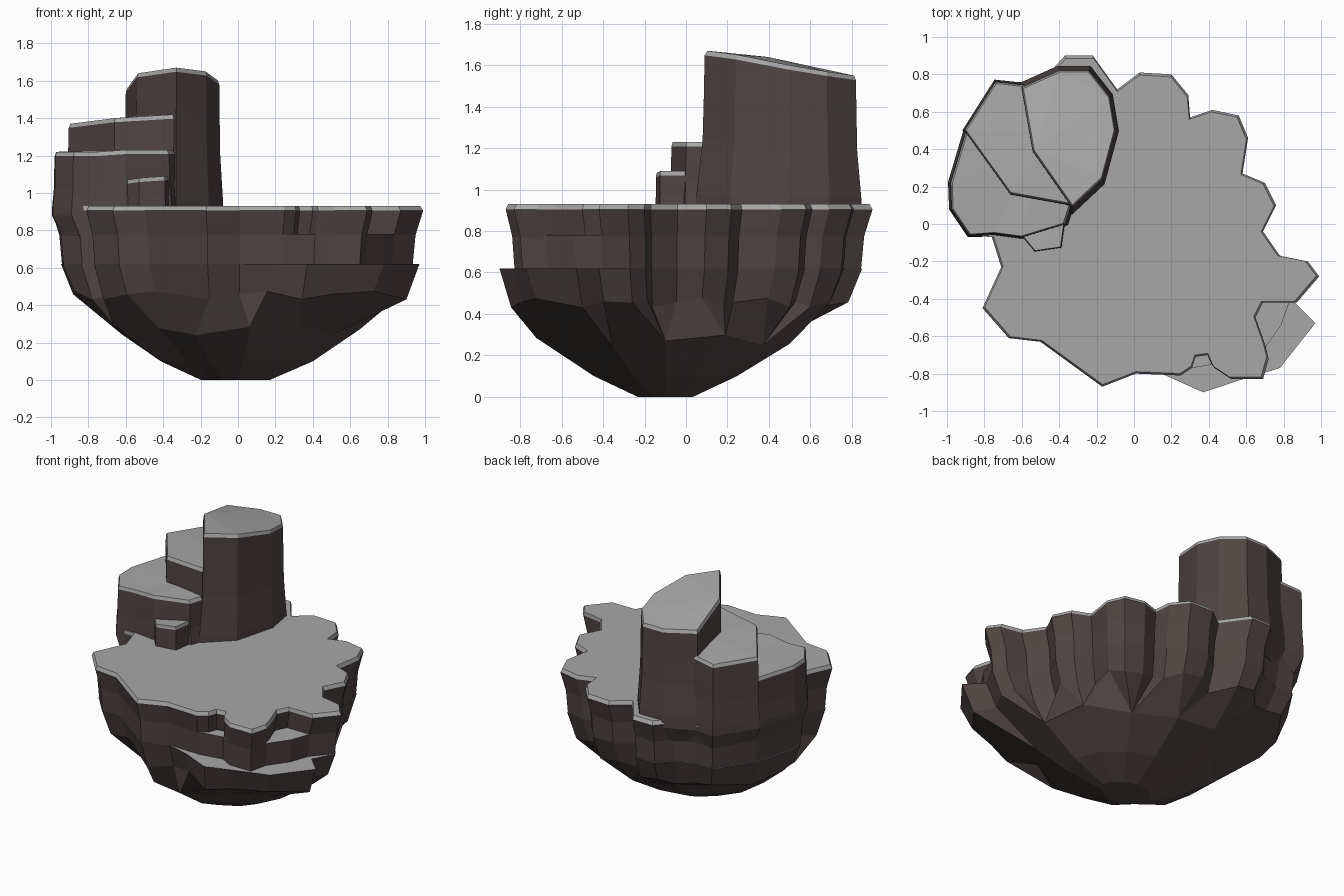
import bpy, bmesh, math
from mathutils import Vector

cube = bpy.data.objects.get("Cube")
if cube:
    bpy.data.objects.remove(cube, do_unlink=True)


def material(name, rgb):
    mat = bpy.data.materials.new(name)
    mat.use_nodes = True
    mat.diffuse_color = (*rgb, 1)
    node = next(n for n in mat.node_tree.nodes if n.type == 'BSDF_PRINCIPLED')
    node.inputs["Base Color"].default_value = (*rgb, 1)
    return mat


ROCK = material("dark brown rock", (0.079, 0.060, 0.057))
STONE = material("grey stone top", (0.39, 0.39, 0.39))
CENTRE = Vector((-0.02, -0.1))


def loft(name, rings, grey_bands):
    """Skin a stack of closed rings; the top cap and last bands are grey."""
    bm = bmesh.new()
    rows = [[bm.verts.new(co) for co in ring] for ring in rings]
    count = len(rows[0])
    for level, (low, high) in enumerate(zip(rows, rows[1:])):
        for i in range(count):
            j = (i + 1) % count
            face = bm.faces.new((low[i], low[j], high[j], high[i]))
            face.material_index = int(level >= len(rows) - 1 - grey_bands)
    bm.faces.new(rows[0][::-1])
    bm.faces.new(rows[-1]).material_index = 1
    bmesh.ops.remove_doubles(bm, verts=bm.verts, dist=0.002)
    bmesh.ops.triangulate(bm, faces=[f for f in bm.faces if len(f.verts) > 4])
    bmesh.ops.recalc_face_normals(bm, faces=bm.faces)
    mesh = bpy.data.meshes.new(name)
    bm.to_mesh(mesh)
    bm.free()
    mesh.materials.append(ROCK)
    mesh.materials.append(STONE)
    obj = bpy.data.objects.new(name, mesh)
    bpy.context.collection.objects.link(obj)


def scaled(points, factor, centre=CENTRE):
    return [centre + (Vector(p[:2]) - centre) * factor for p in points]


def at_height(points, z):
    return [(p[0], p[1], z) for p in points]


# Scalloped shore, counter-clockwise from the right side to the front middle
shore = [(.99, -.28), (.93, -.2), (.78, -.17), (.69, -.04), (.76, .1), (.7, .22),
         (.58, .27), (.61, .46), (.56, .58), (.42, .61), (.3, .57), (.29, .69),
         (.2, .8), (.03, .81), (-.09, .72), (-.22, .9), (-.37, .9), (-.46, .8),
         (-.6, .76), (-.74, .76), (-.91, .5), (-.995, .22), (-.985, .08),
         (-.88, -.06), (-.76, -.07), (-.71, -.23), (-.81, -.45), (-.67, -.61),
         (-.5, -.63), (-.17, -.87), (.01, -.8)]
front = [(.25, -.81), (.43, -.78), (.52, -.83), (.69, -.83), (.72, -.7),
         (.82, -.56), (.87, -.42)]
notched_front = [(.25, -.81), (.31, -.77), (.33, -.71), (.4, -.7), (.43, -.77),
                 (.52, -.83), (.69, -.83), (.72, -.72), (.7, -.64), (.65, -.5),
                 (.69, -.42), (.87, -.42)]
ledge = [(.17, -.81), (.37, -.9), (.55, -.84), (.78, -.77), (.97, -.53), (.86, -.42)]

# Upper slab with two notches in its front right edge
upper = shore + notched_front
loft("upper_slab", [at_height(scaled(upper, s), z) for z, s in
                    ((.76, .955), (.905, 1), (.93, .985))], 1)

# Middle slab, whose grey top shows inside the notches
middle = shore + front
loft("middle_slab", [at_height(scaled(middle, s), z) for z, s in
                     ((.58, .93), (.62, .945), (.78, .96))], 0)

# Bowl-shaped underside: scallops fade into broad facets towards the foot
bowl = scaled(shore, .95) + [Vector(p) for p in ledge]
SIDES = 13


def scalloped_ring(z, scale, ripple):
    """Shrunken shoreline with an uneven height."""
    return [(q.x, q.y, z + ripple * math.sin(i * 2.1))
            for i, q in enumerate(scaled(bowl, scale))]


def faceted_ring(z, radius_x, radius_y, ripple=0):
    """Coarse ring, pinched on its diagonals; its points merge into few facets."""
    ring = []
    step = math.tau / SIDES
    for p in bowl:
        offset = p - CENTRE
        angle = round(math.atan2(offset.y, offset.x) / step) * step
        rise = ripple * math.sin(angle * 4)
        dent = .13 - .08 * math.cos(angle - math.pi / 4)
        pinch = 1 - dent * math.sin(2 * angle) ** 2 + 1.5 * rise
        ring.append((CENTRE.x + radius_x * pinch * math.cos(angle),
                     CENTRE.y + radius_y * pinch * math.sin(angle), z + rise))
    return ring


loft("rock_underside", [faceted_ring(0, .19, .135), faceted_ring(.1, .42, .35),
                        faceted_ring(.27, .67, .62, .03), scalloped_ring(.455, .93, .025),
                        at_height(bowl, .62)], 0)


def column(name, top, flare):
    """Rock pillar with a slightly wavy, flared wall and a sloping top."""
    centre = sum((Vector(p[:2]) for p in top), Vector((0, 0))) / len(top)
    foot = .88
    base = scaled(top, 1 + flare, centre)
    # The root tucks into the slab so the cliff runs on without a step
    rings = [at_height(scaled(base, .95), .77)]
    for rise, scale in ((0, 1 + flare), (.12, 1 + flare), (.45, 1 + flare / 4), (.7, 1.01)):
        ring = scaled(top, scale, centre)
        rings.append([(q.x, q.y, foot + rise * (p[2] - foot)) for p, q in zip(top, ring)])
    rings.append([(p[0], p[1], p[2] - .022) for p in top])
    rings.append([(q.x, q.y, p[2]) for p, q in zip(top, scaled(top, .97, centre))])
    loft(name, rings, 1)


# Stepped pillars, each lower than the last
column("tall_pillar", [(-.33, .09, 1.67), (-.17, .24, 1.65), (-.1, .5, 1.6),
                       (-.13, .68, 1.57), (-.24, .82, 1.55), (-.4, .82, 1.55),
                       (-.6, .73, 1.56), (-.54, .39, 1.64)], .09)
column("middle_pillar", [(-.33, .1, 1.42), (-.4, .5, 1.42), (-.56, .74, 1.39),
                         (-.74, .76, 1.37), (-.905, .5, 1.37), (-.66, .16, 1.4)], .04)
column("low_pillar", [(-.34, .09, 1.23), (-.5, .4, 1.23), (-.9, .49, 1.22),
                      (-.98, .22, 1.22), (-.975, .08, 1.22), (-.88, -.06, 1.22),
                      (-.75, -.05, 1.22), (-.6, -.07, 1.23), (-.37, 0, 1.23)], .05)
column("small_step", [(-.37, .02, 1.09), (-.6, .04, 1.07), (-.6, -.06, 1.07),
                      (-.53, -.145, 1.08), (-.39, -.125, 1.09)], .03)
